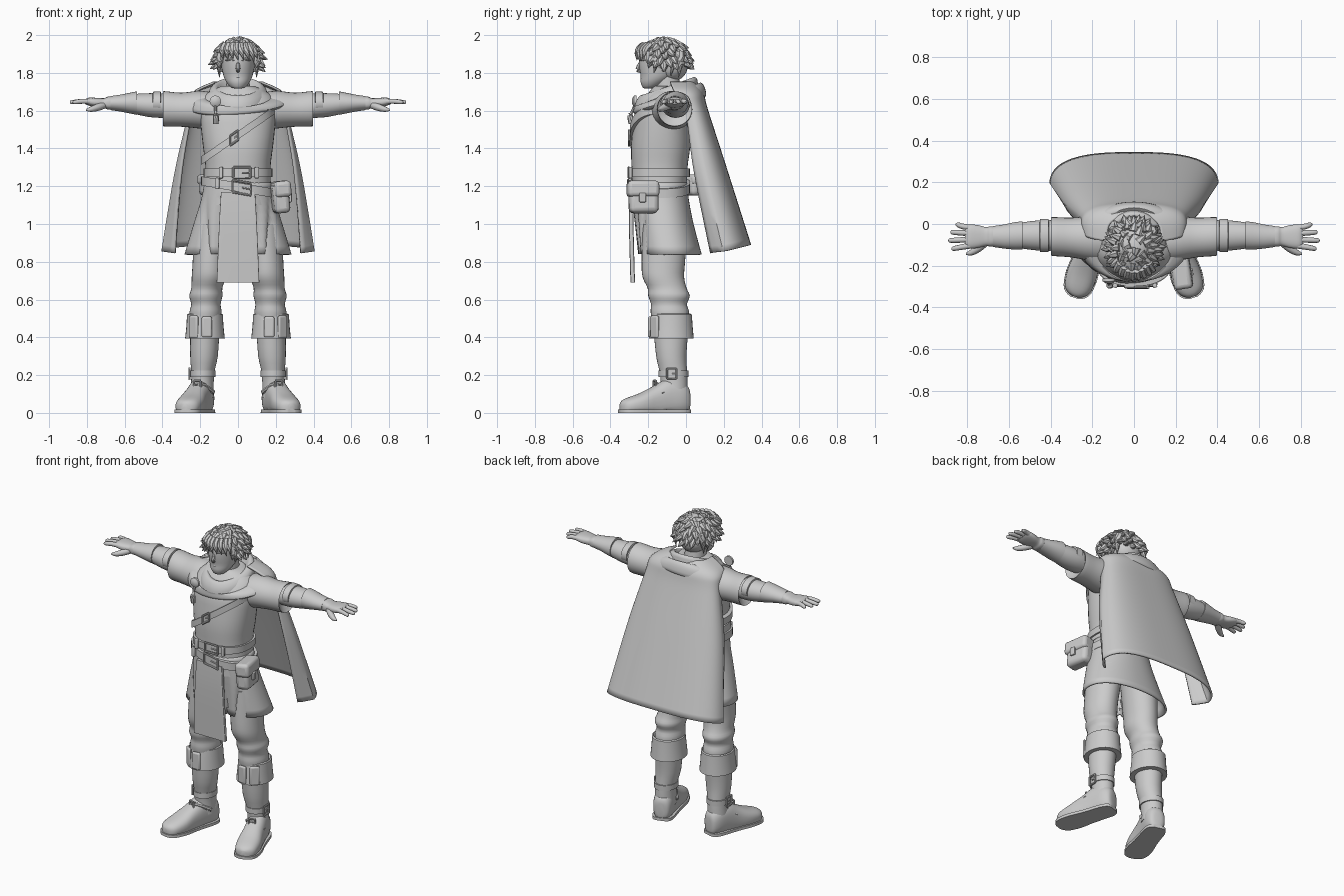
import bpy, bmesh, math, random
from mathutils import Vector as V, Matrix

random.seed(4)


def finish(name, bm, mirror=False, solid=0, bevel=0, angle=40):
    bmesh.ops.recalc_face_normals(bm, faces=bm.faces)
    me = bpy.data.meshes.new(name)
    bm.to_mesh(me)
    bm.free()
    ob = bpy.data.objects.new(name, me)
    bpy.context.collection.objects.link(ob)
    bpy.ops.object.select_all(action='DESELECT')
    ob.select_set(True)
    bpy.context.view_layer.objects.active = ob
    bpy.ops.object.shade_smooth_by_angle(angle=math.radians(angle))
    if bevel:
        m = ob.modifiers.new("bevel", 'BEVEL')
        m.width, m.segments = bevel, 3
    if solid:
        ob.modifiers.new("solid", 'SOLIDIFY').thickness = solid
    if mirror:
        ob.modifiers.new("mirror", 'MIRROR').use_mirror_merge = False
    return ob


def spline(rows, steps):
    """Catmull-Rom through tuples of numbers"""
    if steps < 2:
        return rows
    out = []
    for i in range(len(rows) - 1):
        a, b, c, d = rows[max(i - 1, 0)], rows[i], rows[i + 1], rows[min(i + 2, len(rows) - 1)]
        for s in range(steps):
            t = s / steps
            out.append(tuple(q + .5 * t * (r - p + t * (2 * p - 5 * q + 4 * r - w + t * (3 * (q - r) + w - p)))
                             for p, q, r, w in zip(a, b, c, d)))
    return out + [rows[-1]]


def spow(v, e):
    return math.copysign(abs(v) ** e, v)


def skin(bm, rings, cap=True):
    rv = [[bm.verts.new(p) for p in r] for r in rings]
    n = len(rv[0])
    for a, b in zip(rv, rv[1:]):
        for i in range(n):
            bm.faces.new((a[i], a[(i + 1) % n], b[(i + 1) % n], b[i]))
    if cap:
        bm.faces.new(rv[0])
        bm.faces.new(rv[-1])


def loft(name, rows, axis='z', n=32, e=2.0, steps=3, cap=True, warp=None, **kw):
    """rows: x, y, z, half width, half depth, [tilt along x, tilt along y]"""
    bm, rings = bmesh.new(), []
    for row in spline(rows, steps):
        x, y, z, a, b = row[:5]
        tx, ty = row[5:] if len(row) > 5 else (0, 0)
        ring = []
        for i in range(n):
            t = math.tau * i / n
            p, q = a * spow(math.cos(t), 2 / e), b * spow(math.sin(t), 2 / e)
            v = V({'z': (x + p, y + q, z + tx * p + ty * q), 'x': (x, y + p, z + q), 'y': (x + p, y, z + q)}[axis])
            ring.append(warp(v) if warp else v)
        rings.append(ring)
    skin(bm, rings, cap)
    return finish(name, bm, **kw)


def tubes(name, paths, n=8, steps=3, **kw):
    """paths: lists of x, y, z, radius"""
    bm = bmesh.new()
    for path in paths:
        pts = spline(path, steps)
        rings = []
        for i, p in enumerate(pts):
            d = V(pts[min(i + 1, len(pts) - 1)][:3]) - V(pts[max(i - 1, 0)][:3])
            q = d.to_track_quat('Z', 'Y')
            rings.append([V(p[:3]) + q @ V((math.cos(math.tau * k / n), math.sin(math.tau * k / n), 0)) * p[3]
                          for k in range(n)])
        skin(bm, rings)
    return finish(name, bm, **kw)


def box(name, c, size, rot=0, tilt=0, bevel=.01, **kw):
    bm = bmesh.new()
    bmesh.ops.create_cube(bm, size=1)
    bm.transform(Matrix.Translation(c) @ Matrix.Rotation(rot, 4, 'Z') @ Matrix.Rotation(tilt, 4, 'Y')
                 @ Matrix.Diagonal((*size, 1)))
    return finish(name, bm, bevel=bevel, **kw)


def buckle(name, c, right, w, h, **kw):
    r, u, c = V(right) * w, V((0, 0, h)), V(c)
    k = [c + r + u, c - r + u, c - r - u, c + r - u]
    tubes(name, [[(*k[i], .006), (*k[(i + 1) % 4], .006)] for i in range(4)] + [[(*c, .004), (*(c + r), .004)]],
          steps=1, **kw)


def band(name, x, y, z, a, b, h, tx=0, e=2.4, **kw):
    loft(name, [(x, y, z - h, a - .02, b - .02, tx, 0), (x, y, z - h, a, b, tx, 0), (x, y, z + h, a, b, tx, 0),
                (x, y, z + h, a - .02, b - .02, tx, 0)], e=e, steps=1, n=48, **kw)


# Legs, boots and straps
loft("leg", [(.13, -.11, 1.0, .10, .12), (.15, -.12, .8, .09, .115), (.155, -.12, .72, .09, .11),
             (.165, -.10, .66, .082, .103), (.17, -.09, .62, .088, .11), (.17, -.09, .575, .078, .095),
             (.172, -.085, .53, .085, .102), (.175, -.08, .45, .078, .093), (.18, -.078, .3, .073, .08),
             (.187, -.065, .2, .06, .072), (.19, -.06, .08, .062, .07)], mirror=True)
loft("boot_cuff", [(.175, -.075, .50, .075, .085), (.175, -.075, .525, .088, .098), (.175, -.075, .52, .095, .106),
                   (.175, -.077, .46, .098, .112), (.175, -.077, .395, .105, .118), (.175, -.077, .395, .08, .09)],
     steps=1, mirror=True)
box("cuff_flap", (.165, -.19, .455), (.055, .02, .11), rot=-.1, mirror=True)
box("cuff_side_flap", (.235, -.165, .455), (.06, .02, .12), rot=.7, mirror=True)
turn = Matrix.Translation((.19, -.05, 0)) @ Matrix.Rotation(.3, 4, 'Z')
foot = [(0, .07, .07, .02, .04), (0, .06, .07, .045, .07), (0, .02, .08, .06, .09), (0, -.05, .08, .062, .10),
        (0, -.12, .06, .065, .085), (0, -.2, .045, .073, .06), (0, -.27, .035, .064, .045),
        (0, -.3, .03, .042, .035), (0, -.312, .03, .015, .02)]
loft("shoe", foot, axis='y', e=2.4, warp=lambda v: turn @ V((v.x, v.y, max(v.z, .012))), mirror=True)
loft("sole", [(x, y * 1.02, 0, a + .005, .1) for x, y, z, a, b in foot], axis='y', e=6,
     warp=lambda v: turn @ V((v.x, v.y, min(max(v.z, 0), .018))), mirror=True)
band("ankle_strap", .187, -.066, .207, .067, .079, .017, e=2, mirror=True)
buckle("ankle_buckle", (.257, -.075, .207), (0, 1, 0), .025, .028, mirror=True)
tubes("instep_strap", [[(.13, -.09, .11, .012), (.2, -.155, .152, .012), (.27, -.12, .10, .012)]], mirror=True)
buckle("instep_buckle", (.215, -.165, .15), (.9, .3, 0), .02, .02, mirror=True)

# Tunic body
loft("tunic", [(0, -.14, 1.10, .185, .145), (0, -.14, 1.2, .175, .145), (0, -.14, 1.3, .172, .148),
               (0, -.135, 1.4, .184, .156), (0, -.13, 1.5, .195, .152), (0, -.12, 1.6, .2, .145),
               (0, -.1, 1.68, .18, .11), (0, -.09, 1.73, .09, .08)], e=2.3, n=40)


# Pleated skirt and front panel
def pleat(v):
    t = math.atan2(v.x, -(v.y + .11))
    d = sum(math.exp(-((abs(t) - c) / .07) ** 2) for c in (.62, 1.0))
    k = 1 - .15 * d * min(1, max(0, (1.15 - v.z) / .25))
    return V((v.x * k, -.11 + (v.y + .11) * k, v.z))


loft("skirt", [(0, -.14, 1.22, .178, .146), (0, -.135, 1.13, .195, .15), (0, -.115, 1.0, .235, .155),
               (0, -.085, .84, .283, .168)], n=120, e=2.2, cap=False, warp=pleat, solid=.012)
loft("front_panel", [(0, -.286, 1.17, .09, .012), (0, -.29, 1.0, .1, .012), (0, -.282, .69, .113, .012)], e=10, n=40)

# Belts, strap and pouches
band("upper_belt", 0, -.14, 1.272, .182, .16, .022)
band("lower_belt", 0, -.14, 1.195, .195, .162, .024, tx=-.17)
buckle("upper_buckle", (.02, -.303, 1.272), (1, 0, 0), .045, .028)
buckle("lower_buckle", (.02, -.306, 1.192), (.98, 0, -.17), .05, .032)
for i, (x, z) in enumerate([(.10, 1.272), (-.09, 1.272), (-.11, 1.215)]):
    box("belt_loop_%d" % i, (x, -.295, z), (.022, .02, .06), rot=x * 2, bevel=.005)
band("chest_strap", 0, -.135, 1.47, .197, .163, .022, tx=.69)
buckle("chest_buckle", (-.02, -.302, 1.456), (.82, 0, .57), .028, .025)
box("side_pouch", (.222, -.225, 1.135), (.085, .155, .155), rot=.15, tilt=-.1, bevel=.025)
box("side_pouch_flap", (.228, -.228, 1.185), (.09, .168, .085), rot=.15, tilt=-.1, bevel=.02)
box("pouch_tab", (.275, -.23, 1.14), (.016, .035, .05), rot=.15, bevel=.005)
box("back_pouch", (-.13, .035, 1.205), (.15, .08, .11), rot=.45, bevel=.025)
box("back_pouch_flap", (-.132, .04, 1.235), (.158, .085, .055), rot=.45, bevel=.018)

# Arms
loft("sleeve", [(.10, -.08, 1.59, .11, .1), (.2, -.07, 1.605, .108, .1), (.3, -.065, 1.605, .095, .09),
                (.39, -.06, 1.61, .093, .093), (.392, -.06, 1.61, .085, .085), (.37, -.06, 1.61, .05, .05)],
     axis='x', mirror=True)
loft("forearm", [(.33, -.055, 1.625, .065, .06), (.41, -.055, 1.627, .074, .065), (.48, -.055, 1.63, .07, .062),
                 (.54, -.055, 1.635, .062, .054)], axis='x', mirror=True)
loft("bracer", [(.535, -.055, 1.64, .04, .04), (.535, -.055, 1.64, .068, .062), (.57, -.057, 1.64, .066, .055),
                (.62, -.06, 1.64, .058, .045), (.675, -.06, 1.64, .05, .037), (.675, -.06, 1.64, .03, .02)],
     axis='x', steps=1, mirror=True)
loft("elbow_guard", [(.405, -.055, 1.645, .04, .04), (.41, -.055, 1.64, .08, .062), (.45, -.055, 1.64, .078, .06),
                     (.455, -.055, 1.64, .05, .04)], axis='x', steps=1, mirror=True)
loft("palm", [(.66, -.06, 1.64, .046, .034), (.69, -.06, 1.64, .048, .034), (.71, -.06, 1.64, .045, .026),
              (.75, -.06, 1.643, .055, .025), (.79, -.06, 1.648, .057, .021), (.81, -.06, 1.648, .045, .012)],
     axis='x', e=2.5, mirror=True)
fingers = [[(.78, -.06 + s, 1.648, .0145), (.82, -.06 + s * 1.15, 1.65, .0135), (.78 + l, -.06 + s * 1.35, 1.645, .011),
            (.79 + l, -.06 + s * 1.38, 1.644, .004)] for s, l in ((-.043, .085), (-.014, .10), (.015, .09), (.042, .065))]
thumb = [(.71, -.085, 1.63, .02), (.745, -.115, 1.617, .019), (.78, -.137, 1.607, .014), (.805, -.143, 1.604, .005)]
tubes("fingers", fingers + [thumb], n=10, mirror=True)

# Cloak hanging from the shoulders: z, half width, back y, side y
bm, grid, m = bmesh.new(), [], 48
for z, rx, back, yc in spline([(1.755, .13, .04, -.06), (1.70, .24, .09, -.03), (1.6, .262, .118, .02),
                               (1.3, .335, .215, .075), (.89, .407, .345, .17)], 8):
    row, low = [], (1.76 - z) / .87
    for i in range(m + 1):
        u = 2 * i / m - 1
        t = math.pi / 2 + u * math.radians(98)
        pull = 1 - .17 * low * max(0, abs(u) - .88) / .12
        row.append(bm.verts.new((rx * spow(math.cos(t), .72) * pull, yc + (back - yc) * spow(math.sin(t), .72),
                                 z - .045 * low * abs(u) ** 2)))
    grid.append(row)
for a, b in zip(grid, grid[1:]):
    for i in range(m):
        bm.faces.new((a[i], a[i + 1], b[i + 1], b[i]))
finish("cloak", bm, solid=.012)
loft("cowl", [(0, -.09, 1.69, .08, .10, 0, .3), (0, -.10, 1.72, .105, .13, 0, .3), (0, -.105, 1.725, .125, .145, 0, .36),
              (0, -.105, 1.705, .15, .163, 0, .4), (0, -.105, 1.67, .162, .17, 0, .4),
              (0, -.10, 1.685, .185, .178, .0, .36), (0, -.09, 1.672, .245, .187, 0, .3),
              (0, -.085, 1.635, .268, .192, .06, .25), (0, -.085, 1.62, .25, .175, .06, .25)], n=48)
loft("brooch", [(-.12, -.262, 1.65, .03, .03), (-.12, -.275, 1.65, .03, .03), (-.12, -.285, 1.65, .015, .015)],
     axis='y', steps=1)
tubes("brooch_cord", [[(-.12, -.27, 1.63, .008), (-.118, -.29, 1.585, .008), (-.117, -.295, 1.575, .016),
                       (-.117, -.29, 1.53, .014)]])

# Head and face
loft("neck", [(0, -.09, 1.66, .065, .07), (0, -.105, 1.8, .06, .065)])
loft("head", [(0, -.2, 1.718, .018, .02), (0, -.19, 1.724, .038, .04), (0, -.172, 1.75, .061, .068),
              (0, -.15, 1.785, .077, .09), (0, -.136, 1.84, .087, .112), (0, -.132, 1.9, .09, .113),
              (0, -.125, 1.95, .07, .09), (0, -.12, 1.975, .03, .04)])
tubes("nose", [[(0, -.238, 1.862, .006), (0, -.25, 1.835, .011), (0, -.254, 1.815, .012), (0, -.238, 1.806, .006)]])
tubes("brows", [[(.014, -.243, 1.866, .005), (.04, -.237, 1.873, .008), (.066, -.215, 1.866, .004)]], mirror=True)
tubes("lips", [[(-.022, -.226, 1.774, .003), (0, -.236, 1.776, .006), (.022, -.226, 1.774, .003)]])
tubes("ears", [[(.086, -.115, 1.865, .01), (.097, -.11, 1.84, .016), (.087, -.12, 1.808, .007)]], mirror=True)

# Hair: a cap with layered spiky locks
bm = bmesh.new()
for c, s in (((0, -.115, 1.88), (.106, .118, .1)), ((0, -.075, 1.84), (.092, .085, .085))):
    bmesh.ops.create_uvsphere(bm, u_segments=28, v_segments=16, radius=1,
                              matrix=Matrix.Translation(c) @ Matrix.Diagonal((*s, 1)))
finish("hair_cap", bm)
locks = []
for i in range(90):
    h = 1 - 1.35 * (i + .5) / 90
    t = i * 2.39996
    r = math.sqrt(1 - h * h)
    d = V((r * math.cos(t), r * math.sin(t), h))
    if d.y < -.55 and h < .35:
        continue
    p = V((d.x * .1, -.115 + d.y * .11, 1.88 + h * .094))
    side = V((random.uniform(-.4, .4), random.uniform(-.4, .4), 0))
    fall = (V((d.x, d.y, -.9 * r)) + side).normalized()
    a, b = p + fall * .03 + d * .009, p + fall * .05 + d * .018
    locks.append([(*p, .022), (*a, .014), (*b, .001)])
# Fringe over the forehead, and side locks
for x in (-.085, -.06, -.035, -.01, .018, .045, .07, .088):
    y = -.245 + 5 * x * x
    locks.append([(x * .8, y + .02, 1.95, .018), (x, y - .012, 1.915, .016),
                  (x * 1.05 + .012, y - .016, 1.865 + random.uniform(-.012, .012), .001)])
for s in (-1, 1):
    for y, z in ((-.19, 1.825), (-.16, 1.80), (-.07, 1.785), (-.03, 1.775)):
        locks.append([(s * .085, y, 1.91, .022), (s * .1, y, 1.86, .02), (s * .098, y - .01, z, .001)])
tubes("hair_locks", locks, n=7)
